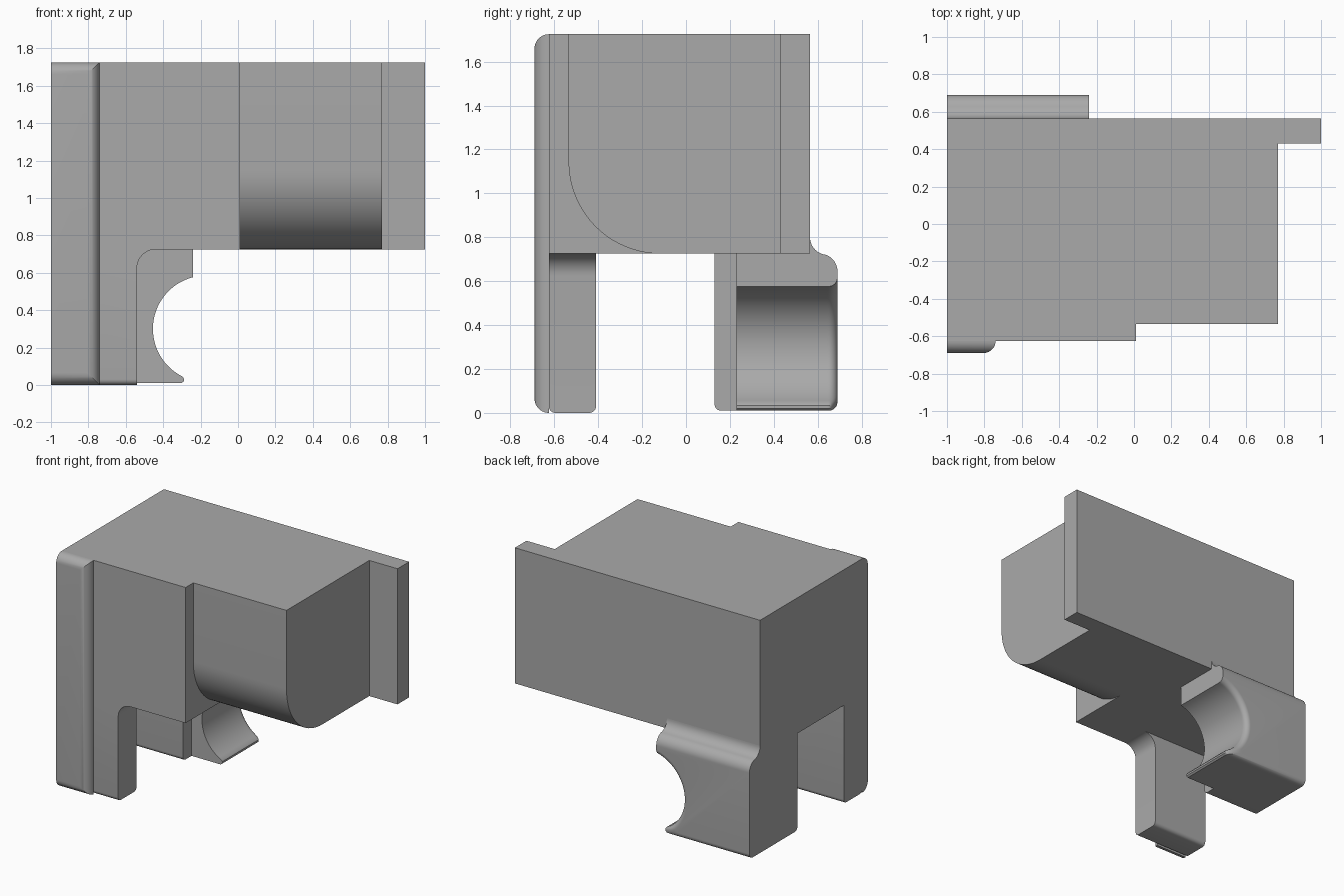
import bpy, bmesh
from math import sin, cos, pi, sqrt, atan2, radians

if "Cube" in bpy.data.objects:
    bpy.data.objects.remove(bpy.data.objects["Cube"])

grey = bpy.data.materials.new("plain grey")
grey.diffuse_color = (0.4, 0.4, 0.4, 1)
grey.use_nodes = True
grey.node_tree.nodes["Principled BSDF"].inputs["Base Color"].default_value = grey.diffuse_color


def arc(cx, cy, r, a0, a1, n):
    """Points on a circle, angles in degrees."""
    return [(cx + r * cos(radians(a0 + (a1 - a0) * i / n)),
             cy + r * sin(radians(a0 + (a1 - a0) * i / n))) for i in range(n + 1)]


def loft(name, sections):
    """Skin matching loops of 3D points and cap both ends."""
    bm = bmesh.new()
    rings = [[bm.verts.new(p) for p in s] for s in sections]
    n = len(rings[0])
    for a, b in zip(rings, rings[1:]):
        for i in range(n):
            j = (i + 1) % n
            bm.faces.new((a[i], a[j], b[j], b[i]))
    bm.faces.new(rings[0])
    bm.faces.new(rings[-1])
    bmesh.ops.recalc_face_normals(bm, faces=bm.faces)
    me = bpy.data.meshes.new(name)
    bm.to_mesh(me)
    bm.free()
    me.materials.append(grey)
    ob = bpy.data.objects.new(name, me)
    bpy.context.collection.objects.link(ob)
    bpy.ops.object.select_all(action='DESELECT')
    ob.select_set(True)
    bpy.context.view_layer.objects.active = ob
    bpy.ops.object.shade_smooth_by_angle(angle=radians(30))
    return ob


def at_y(y, pts):
    return [(x, y, z) for x, z in pts]


def along_x(name, x0, x1, pts):
    return loft(name, [[(x, y, z) for y, z in pts] for x in (x0, x1)])


LOW, TOP, BACK = 0.725, 1.725, 0.565

# Main block, round-bottomed block and side flange
along_x("main_block", -1, 0.01, [(-0.625, LOW), (BACK, LOW), (BACK, TOP), (-0.625, TOP)])
along_x("rounded_block", 0.01, 0.77,
        [(BACK, LOW), (BACK, TOP), (-0.535, TOP)] + arc(-0.115, LOW + 0.42, 0.42, 180, 270, 20))
along_x("side_flange", 0.77, 1, [(0.43, LOW), (BACK, LOW), (BACK, TOP), (0.43, TOP)])


# Front leg: filleted into the block, rounded at the foot
def front_leg(y, foot):
    return at_y(y, [(-1, foot), (-0.54, foot)] + arc(-0.44, 0.625, 0.1, 180, 90, 10) + [(-1, LOW)])


R = 0.03
near = [front_leg(-0.625 + R + y, R + z) for y, z in arc(0, 0, R, 180, 270, 6)]
far = [front_leg(-0.41 - R + y, R + z) for y, z in arc(0, 0, R, 270, 360, 6)]
loft("front_leg", near + far)

# Front rib with rounded rim on three sides
sections = []
for i in range(11):
    t = i / 10 * pi / 2
    y, d = -0.625 - 0.065 * sin(t), 0.065 * (1 - cos(t))
    sections.append(at_y(y, [(-1, d), (-0.74 - d, d), (-0.74 - d, TOP - d), (-1, TOP - d)]))
loft("front_rib", sections)

# Back leg with rounded inner foot
along_x("back_leg", -1, -0.54,
        [(0.23, 0.01), (0.23, LOW), (0.13, LOW)] + arc(0.16, 0.04, 0.03, 180, 270, 6))


# Hook: block with a round bite, swept front to back
def hook(y, top):
    d = min(max(0, y - 0.65), 0.04)
    inset = 0.04 - sqrt(max(0, 0.0016 - d * d))
    r, foot = 0.285 + inset, 0.01 + inset
    a0 = 360 - atan2(sqrt(r * r - 0.0049), 0.07) * 180 / pi - 180
    drop = 0.3 - foot - 0.035
    a1 = 180 + atan2(drop, sqrt(r * r - drop * drop)) * 180 / pi
    bite = arc(-0.17, 0.3, r, a0, a1, 28)
    ex = bite[-1][0]
    tip = [(ex + 0.008, foot + 0.024), (ex + 0.008, foot + 0.01), (ex - 0.004, foot)]
    return at_y(y, [(-1, top), (-0.24, top)] + bite + tip + [(-1, foot)])


s_curve = arc(0.645, 0.80, 0.08, 180, 257, 10) + arc(0.61, 0.645, 0.08, 77, 0, 14)
loft("hook", [hook(0.23, LOW), hook(BACK - 0.001, LOW)] + [hook(y, z) for y, z in s_curve])
